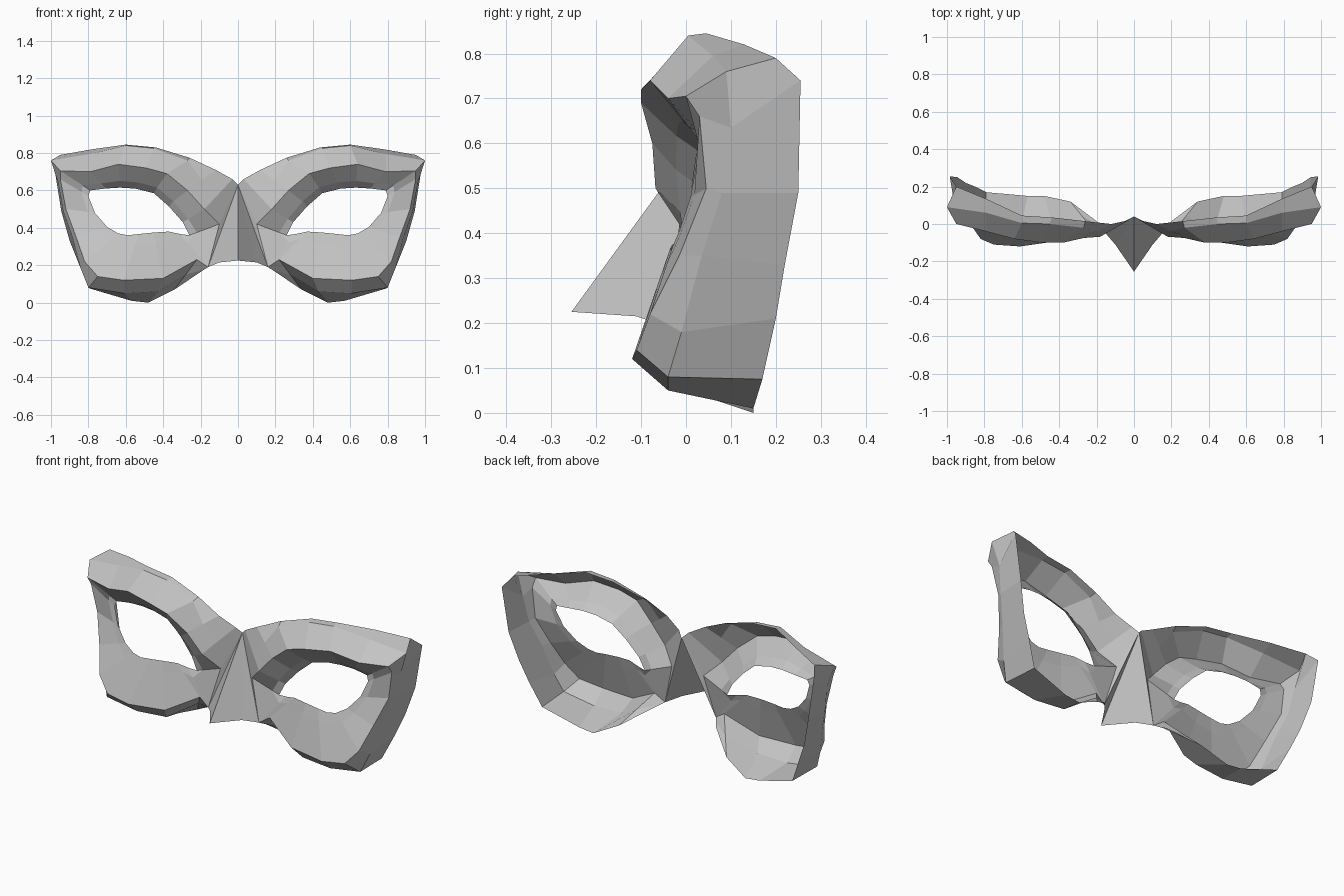
import bpy
import bmesh
from mathutils import Vector

# Remove the default cube
default_cube = bpy.data.objects.get("Cube")
if default_cube:
    bpy.data.objects.remove(default_cube, do_unlink=True)


def make_material(name, colour):
    material = bpy.data.materials.new(name)
    material.use_nodes = True
    material.diffuse_color = colour
    shader = next(n for n in material.node_tree.nodes if n.type == 'BSDF_PRINCIPLED')
    shader.inputs["Base Color"].default_value = colour
    return material


def points(coords):
    return [Vector(c) for c in coords]


def blend(ring_a, ring_b, factor):
    return [a.lerp(b, factor) for a, b in zip(ring_a, ring_b)]


def finish(bm, name, material):
    """Turn half of a part into a flat-shaded object mirrored across x."""
    bmesh.ops.remove_doubles(bm, verts=bm.verts[:], dist=.0005)
    bmesh.ops.recalc_face_normals(bm, faces=bm.faces[:])
    mesh = bpy.data.meshes.new(name)
    bm.to_mesh(mesh)
    bm.free()
    mesh.materials.append(material)
    part = bpy.data.objects.new(name, mesh)
    bpy.context.collection.objects.link(part)
    mirror = part.modifiers.new("Mirror", 'MIRROR')
    mirror.use_axis[0] = True
    mirror.use_mirror_merge = True
    return part


def add_strip(bm, ring_a, ring_b, closed):
    """Bridge two rings of equal length with quads."""
    verts_a = [bm.verts.new(p) for p in ring_a]
    verts_b = [bm.verts.new(p) for p in ring_b]
    count = len(verts_a)
    for i in range(count if closed else count - 1):
        j = (i + 1) % count
        bm.faces.new((verts_a[i], verts_a[j], verts_b[j], verts_b[i]))


grey = make_material("plain grey", (.55, .55, .55, 1))

# Rings around one eye: from the bridge, over the brow, down the side, under the cheek
outer = points([
    (0, .04, .63), (.03, .02, .66), (.12, 0, .71), (.26, .015, .775),
    (.44, .035, .83), (.6, .045, .845), (.78, .13, .82), (.95, .2, .79),
    (.985, .255, .74), (.945, .25, .49), (.9, .22, .33), (.85, .2, .21),
    (.79, .17, .075), (.57, .15, .01), (.48, .15, 0), (.34, .12, .07),
    (.2, .015, .165)])

ridge = points([
    (.1, -.015, .42), (.18, -.068, .5), (.27, -.075, .6), (.38, -.1, .69),
    (.49, -.1, .72), (.64, -.08, .74), (.79, -.04, .7), (.95, 0, .705),
    (.95, .03, .66), (.92, .045, .5), (.865, -.015, .35), (.82, -.08, .22),
    (.75, -.11, .14), (.61, -.12, .12), (.4, -.09, .13), (.22, -.03, .23),
    (.16, -.04, .19)])

eye_hole = points([
    (.26, 0, .36), (.295, .005, .43), (.37, .015, .515), (.45, .025, .585),
    (.55, .03, .61), (.63, .035, .615), (.71, .04, .61), (.79, .035, .6),
    (.8, .03, .57), (.765, .01, .48), (.7, -.015, .405), (.64, -.03, .37),
    (.59, -.035, .36), (.53, -.035, .367), (.45, -.03, .375),
    (.37, -.02, .38), (.31, -.01, .367)])

# Rim between ridge and outer edge: brow crest, temple corner, side crease, cheek underside
rim = blend(ridge, outer, .5)
crest_start = 3
crest_and_side = points([
    (.27, -.02, .76), (.45, 0, .825), (.6, .005, .84), (.79, .06, .795),
    (1, .09, .76), (.96, .1, .635), (.935, .08, .49), (.885, .035, .35),
    (.84, -.01, .18), (.8, -.04, .08), (.61, -.04, .05), (.43, -.03, .06)])
rim[crest_start:crest_start + len(crest_and_side)] = crest_and_side

# Socket fold just in front of the eye hole, sunk a little under the brow
socket = blend(ridge, eye_hole, .75)
for fold in socket[2:7]:
    fold.z += .005
    fold.y -= .015

# Mask shell
shell = bmesh.new()
add_strip(shell, outer, rim, closed=False)
add_strip(shell, rim, ridge, closed=False)
add_strip(shell, ridge, socket, closed=True)
add_strip(shell, socket, eye_hole, closed=True)
finish(shell, "mask_shell", grey)

# Pointed nose, open at the back and bottom
nose = bmesh.new()
apex, tip, wing = (nose.verts.new(p) for p in
                   (outer[0], (0, -.255, .225), (.1, -.11, .215)))
upper_side, lower_side = (nose.verts.new(p) for p in (ridge[0], ridge[-1]))
nose.faces.new((apex, tip, wing))
nose.faces.new((apex, wing, lower_side))
nose.faces.new((apex, lower_side, upper_side))
finish(nose, "nose", grey)
